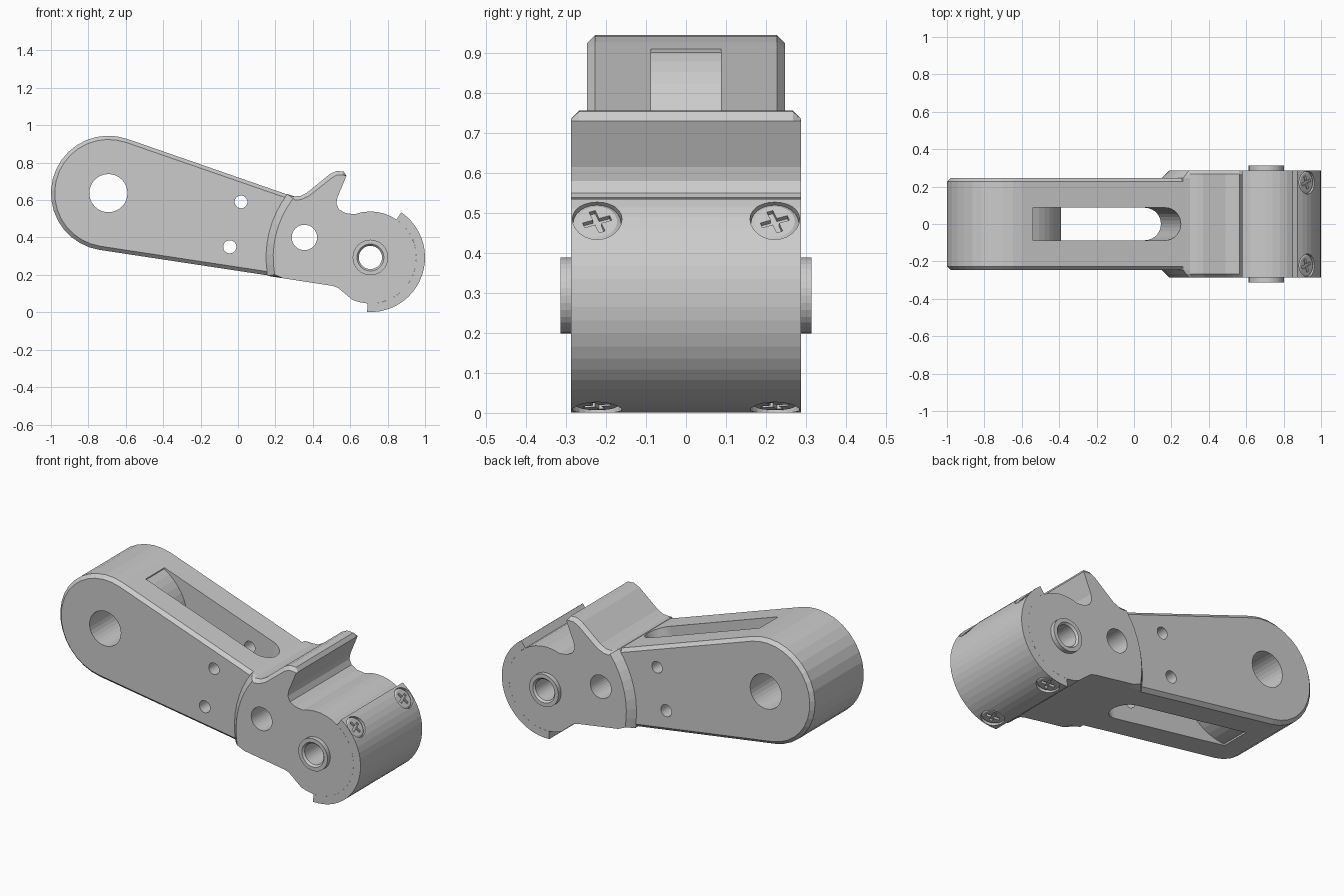
import bpy, bmesh
from math import sin, cos, radians
from mathutils import Vector as V

if "Cube" in bpy.data.objects:
    bpy.data.objects.remove(bpy.data.objects["Cube"])

EYE = (-0.693, 0.637)      # big pivot end
PIN = (0.708, 0.293)       # small pivot end


def loft(name, layers, closed=False):
    """Skin a stack of equal-length point loops; cap the ends, or close the stack into a ring."""
    bm = bmesh.new()
    rings = [[bm.verts.new(p) for p in layer] for layer in layers]
    n = len(rings[0])
    pairs = list(zip(rings, rings[1:] + rings[:1])) if closed else list(zip(rings, rings[1:]))
    for a, b in pairs:
        for i in range(n):
            j = (i + 1) % n
            bm.faces.new((a[i], a[j], b[j], b[i]))
    if not closed:
        bm.faces.new(rings[0])
        bm.faces.new(rings[-1])
    bmesh.ops.recalc_face_normals(bm, faces=bm.faces[:])
    me = bpy.data.meshes.new(name)
    bm.to_mesh(me)
    bm.free()
    ob = bpy.data.objects.new(name, me)
    bpy.context.scene.collection.objects.link(ob)
    return ob


def boolean(ob, tool, op='DIFFERENCE'):
    mod = ob.modifiers.new("bool", 'BOOLEAN')
    mod.operation, mod.solver, mod.object = op, 'EXACT', tool
    bpy.context.view_layer.update()
    bpy.context.view_layer.objects.active = ob
    bpy.ops.object.modifier_apply(modifier=mod.name)
    bpy.data.objects.remove(tool)


def arc(c, r, a0, a1, n):
    return [(c[0] + r * cos(radians(a0 + (a1 - a0) * i / n)),
             c[1] + r * sin(radians(a0 + (a1 - a0) * i / n))) for i in range(n + 1)]


def at_y(pts, y):
    return [V((x, y, z)) for x, z in pts]


def rod(name, c, r, half, n=32):
    pts = arc(c, r, 0, 360, n)[:-1]
    return loft(name, [at_y(pts, -half), at_y(pts, half)])


# Narrow arm with chamfered rims
def arm_profile(d):
    return arc(EYE, 0.307 - d, 71, 261.3, 18) + [(0.30, 0.176 + d), (0.30, 0.617 - d)]


full, inset = arm_profile(0), arm_profile(0.02)
body = loft("lever_body", [at_y(inset, -0.247), at_y(full, -0.227),
                           at_y(full, 0.227), at_y(inset, 0.247)])

# Wide head: stepped arc, hook, and round pin end
hook = [(0.30, 0.62), (0.335, 0.622), (0.37, 0.64), (0.49, 0.738), (0.525, 0.755), (0.565, 0.753)]
hook_in = [(0.305, 0.60), (0.335, 0.602), (0.38, 0.622), (0.503, 0.72), (0.532, 0.735), (0.557, 0.735)]
rest = ([(0.58, 0.73), (0.532, 0.615), (0.526, 0.58), (0.54, 0.55), (0.575, 0.53)]
        + arc(PIN, 0.246, 110, -113, 24)
        + [(0.55, 0.118), (0.53, 0.133), (0.50, 0.142), (0.24, 0.182)])


def head_profile(r, hk):
    return arc(PIN, r, 190.1, 142.7, 8) + hk + rest


stack = [(0.287, head_profile(0.52, hook_in)), (0.267, head_profile(0.54, hook)),
         (0.245, head_profile(0.56, hook))]
head = loft("head", [at_y(p, -y) for y, p in stack] + [at_y(p, y) for y, p in reversed(stack)])
boolean(body, head, 'UNION')

# Slot through the arm, square to its axis, stopping at the round eye wall
U = V((PIN[0] - EYE[0], 0, PIN[1] - EYE[1])).normalized()
W = V((-U.z, 0, U.x))
base = V((EYE[0], 0, EYE[1]))
slot_pts = [(0.083, -0.087)] + arc((0.83, 0), 0.087, -90, 90, 14) + [(0.083, 0.087)]
slot = loft("slot_cutter", [[base + U * u + V((0, y, 0)) + W * w for u, y in slot_pts]
                            for w in (-0.7, 0.7)])
boolean(slot, rod("eye_wall", EYE, 0.304, 0.4, 48))
boolean(body, slot)

# Cross holes
for c, r in ((EYE, 0.102), ((0.355, 0.40), 0.068), ((0.016, 0.59), 0.034),
             ((-0.044, 0.35), 0.035), (PIN, 0.095)):
    boolean(body, rod("hole_cutter", c, r, 0.6))

# Pin bushing
ring = [(0.095, -0.313), (0.072, -0.313), (0.062, -0.302),
        (0.062, 0.302), (0.072, 0.313), (0.095, 0.313)]
loft("pin_bushing", [at_y(arc(PIN, r, 0, 360, 32)[:-1], y) for r, y in ring], closed=True)

# Curved cover plate around the pin end
plate = arc(PIN, 0.292, -93.5, 55.6, 22) + arc(PIN, 0.246, 55.6, -93.5, 22)
cover = loft("cover_plate", [at_y(plate, -0.287), at_y(plate, 0.287)])


# Countersunk cross-head screws in the cover
def radial(name, a, y0, layers):
    """Loft along the cover's normal; layers are (distance, 2D points)."""
    N = V((cos(radians(a)), 0, sin(radians(a))))
    T = V((-N.z, 0, N.x))
    c = V((PIN[0], y0, PIN[1]))
    return loft(name, [[c + N * d + T * t + V((0, s, 0)) for s, t in pts] for d, pts in layers])


def circle(r):
    return arc((0, 0), r, 0, 360, 24)[:-1]


cross = []
for k in range(4):
    for p, q in ((0.008, 0.008), (0.036, 0.008), (0.036, -0.008)):
        a = radians(20 - 90 * k)
        cross.append((p * cos(a) - q * sin(a), p * sin(a) + q * cos(a)))

for a in (41, -78):
    for y in (-0.222, 0.222):
        boolean(cover, radial("recess_cutter", a, y, [(0.263, circle(0.062)), (0.36, circle(0.062))]))
        screw = radial("screw", a, y, [(0.2635, circle(0.06)), (0.276, circle(0.06)),
                                       (0.282, circle(0.05))])
        boolean(screw, radial("cross_cutter", a, y, [(0.270, cross), (0.32, cross)]))
